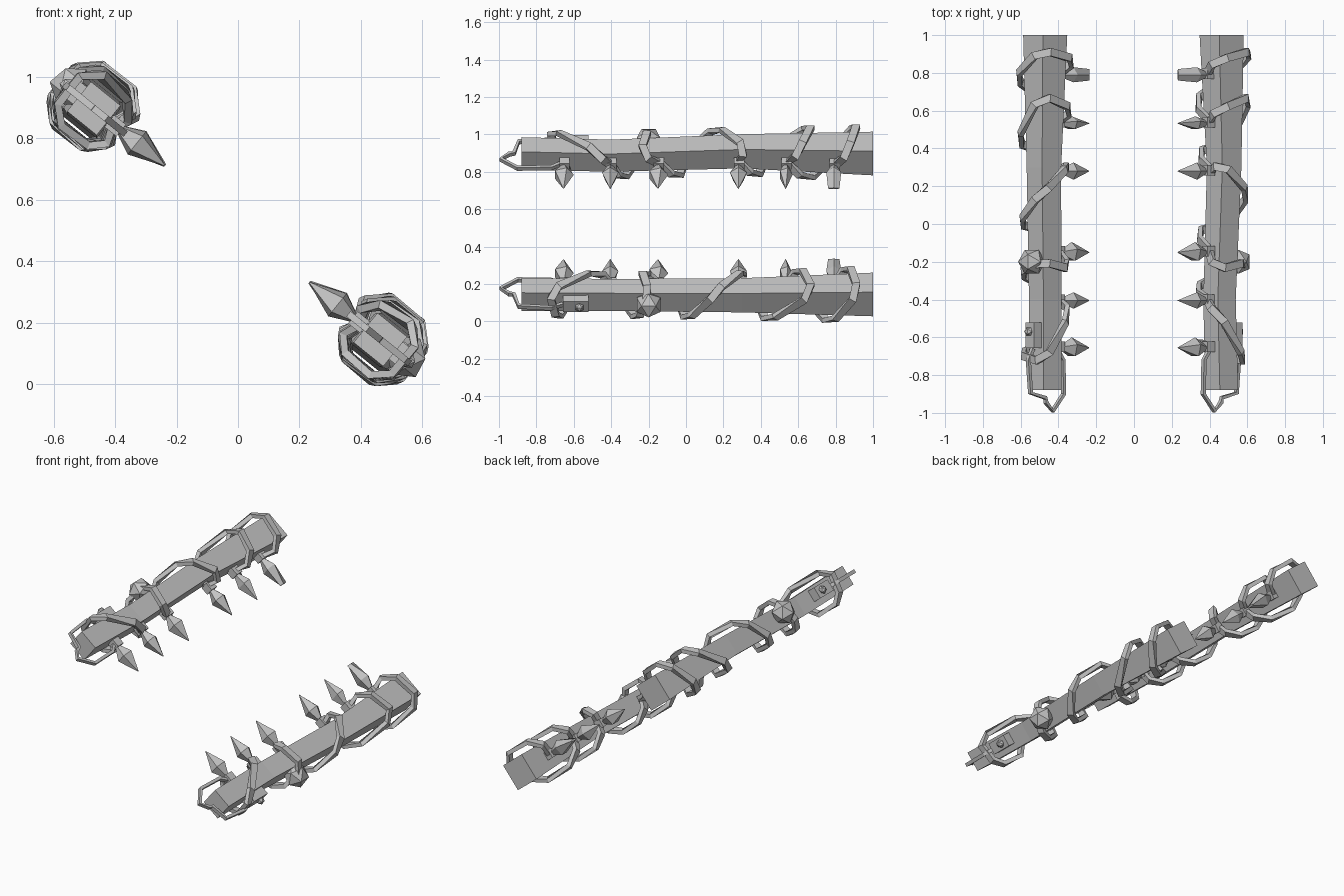
import bpy, bmesh, math
from mathutils import Vector, Matrix

cube = bpy.data.objects.get("Cube")
if cube:
    bpy.data.objects.remove(cube, do_unlink=True)

grey = bpy.data.materials.new("plain grey")
grey.use_nodes = True
colour = (0.55, 0.55, 0.55, 1)
grey.diffuse_color = colour
grey.node_tree.nodes["Principled BSDF"].inputs["Base Color"].default_value = colour

OFFSET = -0.6                 # bar axis to mirror plane
TILT = math.radians(38.9)     # roll of the whole pair about the long axis
# Bar stations: y, centre x, centre z, half side
STATIONS = [(-0.88, 0, 0, 0.062), (-0.4, 0.007, -0.009, 0.061),
            (0.3, -0.013, 0.005, 0.065), (1.0, 0, 0, 0.083)]


def finish(name, bm):
    """Turn a bmesh into a mirrored, tilted object."""
    bmesh.ops.recalc_face_normals(bm, faces=bm.faces)
    bmesh.ops.translate(bm, verts=bm.verts, vec=(OFFSET, 0, 0))
    mesh = bpy.data.meshes.new(name)
    bm.to_mesh(mesh)
    bm.free()
    mesh.materials.append(grey)
    obj = bpy.data.objects.new(name, mesh)
    bpy.context.scene.collection.objects.link(obj)
    obj.rotation_euler.y = TILT
    obj.location = (-0.003, 0, 0.521)
    obj.modifiers.new("mirror", "MIRROR")
    return obj


def skin(bm, rings):
    """Bridge equal rings of points and cap both ends."""
    rows = [[bm.verts.new(p) for p in ring] for ring in rings]
    n = len(rows[0])
    for a, b in zip(rows, rows[1:]):
        for i in range(n):
            j = (i + 1) % n
            bm.faces.new((a[i], a[j], b[j], b[i]))
    bm.faces.new(rows[0])
    bm.faces.new(rows[-1])


def sweep(name, path, normals, width, thick):
    """Sweep a flat strip along a path of points."""
    rings = []
    for i, p in enumerate(path):
        t = (path[min(i + 1, len(path) - 1)] - path[max(i - 1, 0)]).normalized()
        n = (normals[i] - t * normals[i].dot(t)).normalized()
        s = t.cross(n) * width / 2
        n = n * thick / 2
        rings.append([p + s + n, p - s + n, p - s - n, p + s - n])
    bm = bmesh.new()
    skin(bm, rings)
    return finish(name, bm)


def bar_at(y):
    for a, b in zip(STATIONS, STATIONS[1:]):
        if y <= b[0]:
            f = (y - a[0]) / (b[0] - a[0])
            return [u + (v - u) * f for u, v in zip(a, b)]
    return STATIONS[-1]


# Square, slightly bent bar
bm = bmesh.new()
skin(bm, [[(cx + sx * h, y, cz + sz * h)
           for sx, sz in ((-1, -1), (1, -1), (1, 1), (-1, 1))]
          for y, cx, cz, h in STATIONS])
finish("bar", bm)

# Vine wound round the bar: y at the spike and at each corner of every turn
TURNS = [(0.8, 0.87, 0.92, 0.77, 0.65), (0.54, 0.61, 0.68, 0.43, 0.38),
         (0.28, 0.32, 0.16, 0.0, -0.04), (-0.14, -0.24, -0.2, -0.26, -0.34),
         (-0.4, -0.47, -0.73, -0.69, -0.62)]
keys = [(360 * k + phi, y) for k, turn in enumerate(TURNS)
        for phi, y in zip((0, 45, 135, 225, 315), turn)] + [(1800, -0.65)]


def vine_y(phi):
    for (a, ya), (b, yb) in zip(keys, keys[1:]):
        if phi <= b:
            return ya + (yb - ya) * (phi - a) / (b - a)
    return keys[-1][1]


path, normals = [], []
for phi, _ in keys:
    for step in ((0,) if phi % 360 == 0 else (-17, 17)):
        ang = math.radians(phi + step)
        y = vine_y(phi + step)
        _, cx, cz, h = bar_at(y)
        r = h * 1.414 + 0.03 if step else h + 0.02
        out = Vector((math.cos(ang), 0, math.sin(ang)))
        path.append(Vector((cx, y, cz)) + out * r)
        normals.append(out)
sweep("vine", path, normals, 0.042, 0.026)

# Loop of string hanging past the front end
loop = [(-0.085, -0.66), (-0.115, -0.72), (-0.1, -0.895), (0.0, -0.92),
        (0.005, -0.945), (0.05, -0.99), (0.125, -0.9), (0.12, -0.72), (0.08, -0.66)]
sweep("front_loop", [Vector((u, y, 0)) for u, y in loop],
      [Vector((0, 0, 1))] * len(loop), 0.018, 0.022)

# Row of pointed buds on short stems; the last one ends in a chisel edge
for i, (y, wide) in enumerate(((-0.65, 0.055), (-0.4, 0.046), (-0.145, 0.055),
                               (0.285, 0.048), (0.538, 0.037), (0.795, 0.042))):
    last = i == 5
    bm = bmesh.new()
    rings = []
    profile = ((0.055, 0.022), (0.115, 0.018), (0.18, 1), (0.298, 0.002))
    for u, r in profile:
        ry, rz = (wide, 0.05) if r == 1 else (r, r)
        if last and u > 0.29:
            ry, rz = 0.032, 0.006
        rings.append([(u, y - 0.005 + ry * math.cos(a), rz * math.sin(a))
                      for a in (math.tau * (k + 0.25 * (i % 2)) / 5 for k in range(5))])
    skin(bm, rings)
    finish("bud_%d" % (i + 1), bm)

    # Collar where the stem meets the vine
    bm = bmesh.new()
    bmesh.ops.create_cube(bm, matrix=Matrix.Translation((0.09, y, 0))
                          @ Matrix.Diagonal((0.05, 0.055, 0.05, 1)))
    finish("bud_collar_%d" % (i + 1), bm)

# Faceted gem on the outer side
bm = bmesh.new()
bmesh.ops.create_icosphere(bm, subdivisions=1, radius=0.074,
                           matrix=Matrix.Translation((-0.1, -0.2, 0.01)))
finish("gem", bm)

# Switch box with a small knob
bm = bmesh.new()
bmesh.ops.create_cube(bm, matrix=Matrix.Translation((-0.077, -0.59, 0.004))
                      @ Matrix.Diagonal((0.066, 0.135, 0.072, 1)))
finish("switch_box", bm)
bm = bmesh.new()
bmesh.ops.create_icosphere(bm, subdivisions=1, radius=0.025,
                           matrix=Matrix.Translation((-0.115, -0.57, 0.004)))
finish("switch_knob", bm)
